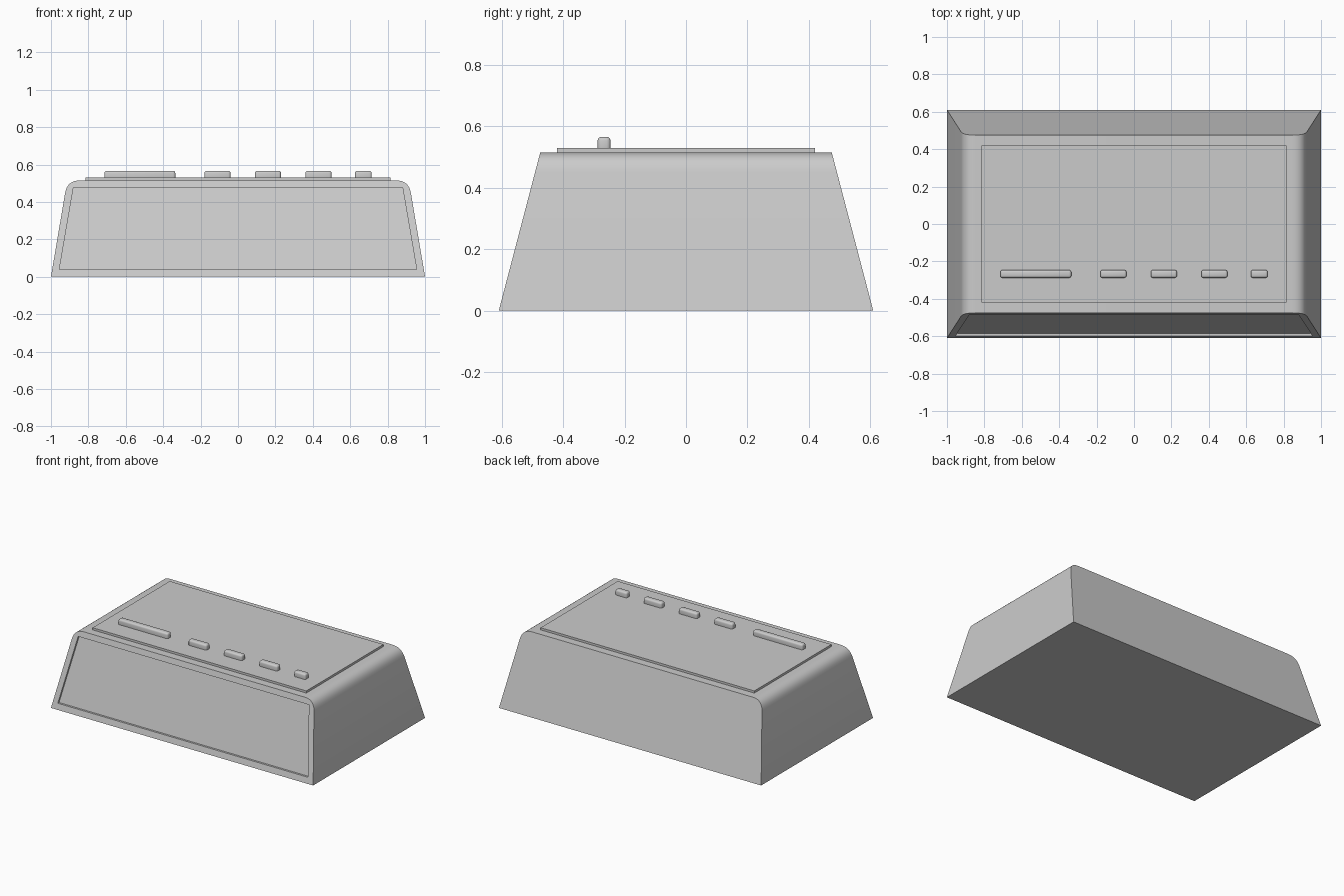
import bpy, bmesh, math

if "Cube" in bpy.data.objects:
    bpy.data.objects.remove(bpy.data.objects["Cube"])

TOP = 0.515
SLOPE = (0.61 - 0.475) / TOP      # lean of the front and back faces


def face_y(z):
    return 0.61 - SLOPE * z


def finish(name, bm):
    bmesh.ops.recalc_face_normals(bm, faces=bm.faces)
    mesh = bpy.data.meshes.new(name)
    bm.to_mesh(mesh)
    bm.free()
    obj = bpy.data.objects.new(name, mesh)
    bpy.context.collection.objects.link(obj)
    return obj


def prism(name, profile, front, back):
    """Closed x-z profile spanned between two y functions of z."""
    bm = bmesh.new()
    a = [bm.verts.new((x, front(z), z)) for x, z in profile]
    b = [bm.verts.new((x, back(z), z)) for x, z in profile]
    bm.faces.new(a)
    bm.faces.new(b[::-1])
    n = len(profile)
    for i in range(n):
        j = (i + 1) % n
        bm.faces.new((a[i], b[i], b[j], a[j]))
    return finish(name, bm)


def box(name, x0, x1, y0, y1, z0, z1, bevel=0):
    bm = bmesh.new()
    bmesh.ops.create_cube(bm, size=1)
    for v in bm.verts:
        v.co = ((x0 + x1) / 2 + v.co.x * (x1 - x0),
                (y0 + y1) / 2 + v.co.y * (y1 - y0),
                (z0 + z1) / 2 + v.co.z * (z1 - z0))
    if bevel:
        bmesh.ops.bevel(bm, geom=bm.edges[:], offset=bevel, segments=3,
                        profile=0.5, affect='EDGES')
    return finish(name, bm)


def smooth(obj, angle=35):
    bpy.ops.object.select_all(action='DESELECT')
    obj.select_set(True)
    bpy.context.view_layer.objects.active = obj
    bpy.ops.object.shade_smooth_by_angle(angle=math.radians(angle))


# Body: tapered sides with rounded top corners
p0, p1, p2 = (0.924, 0.45), (0.912, TOP), (0.845, TOP)
right = [(1.0, 0.0)]
for i in range(9):
    t = i / 8
    right.append(tuple((1 - t) ** 2 * a + 2 * t * (1 - t) * b + t * t * c
                       for a, b, c in zip(p0, p1, p2)))
left = [(-x, z) for x, z in reversed(right)]
body = prism("clock_body", right + left, lambda z: -face_y(z), face_y)

# Shallow recess for the display in the front face
window = [(-0.955, 0.04), (0.955, 0.04), (0.88, 0.477), (-0.88, 0.477)]
cutter = prism("display_cutter", window,
               lambda z: -face_y(z) - 0.05, lambda z: -face_y(z) + 0.014)
cutter.hide_render = True
mod = body.modifiers.new("display_recess", 'BOOLEAN')
mod.operation = 'DIFFERENCE'
mod.solver = 'EXACT'
mod.object = cutter
bpy.context.view_layer.objects.active = body
bpy.ops.object.modifier_apply(modifier=mod.name)
bpy.data.objects.remove(cutter)
smooth(body)

# Raised top panel
box("top_panel", -0.815, 0.815, -0.42, 0.42, 0.505, 0.53)

# Row of buttons, the long one first
for i, (x0, x1) in enumerate([(-0.715, -0.335), (-0.18, -0.04), (0.09, 0.23),
                              (0.36, 0.50), (0.625, 0.715)]):
    smooth(box(f"button_{i + 1}", x0, x1, -0.288, -0.246, 0.51, 0.566, 0.012))
